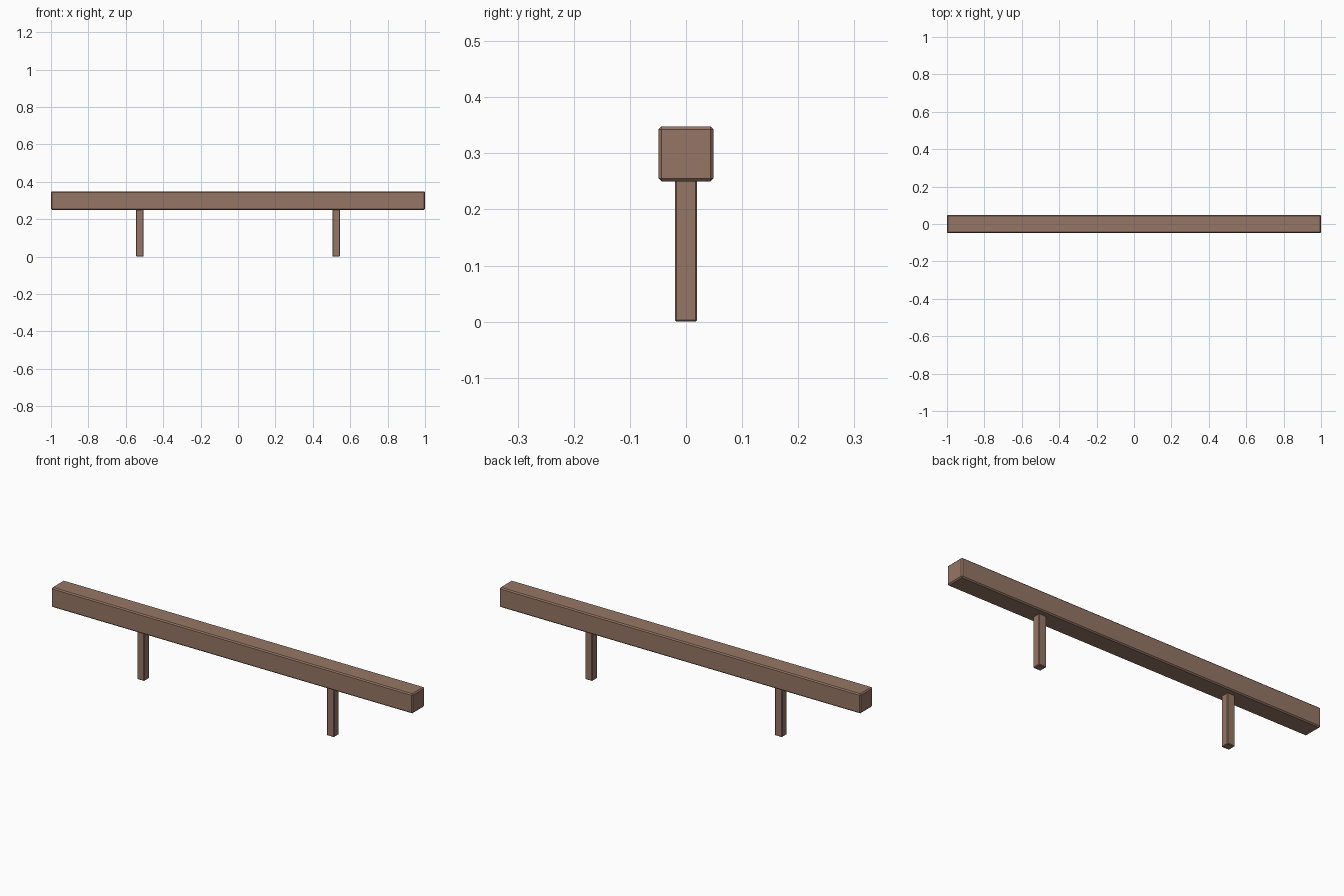
import bpy

if "Cube" in bpy.data.objects:
    bpy.data.objects.remove(bpy.data.objects["Cube"])

wood = bpy.data.materials.new("brown_wood")
wood.diffuse_color = (0.30, 0.18, 0.13, 1)
wood.use_nodes = True
wood.node_tree.nodes["Principled BSDF"].inputs["Base Color"].default_value = wood.diffuse_color


def chamfered_box(name, size, centre, chamfer):
    bpy.ops.mesh.primitive_cube_add(size=1, location=centre)
    ob = bpy.context.object
    ob.name = name
    ob.scale = size
    bpy.ops.object.transform_apply(location=False, rotation=False, scale=True)
    bevel = ob.modifiers.new("chamfer", 'BEVEL')
    bevel.width = chamfer
    bevel.segments = 1
    ob.data.materials.append(wood)
    return ob


# Long square beam
chamfered_box("beam", (2.0, 0.098, 0.098), (0, 0, 0.299), 0.0055)

# Two square posts, tops sunk slightly into the beam
for side, x in (("left", -0.525), ("right", 0.525)):
    chamfered_box(side + "_post", (0.04, 0.04, 0.255), (x, 0, 0.1275), 0.003)
